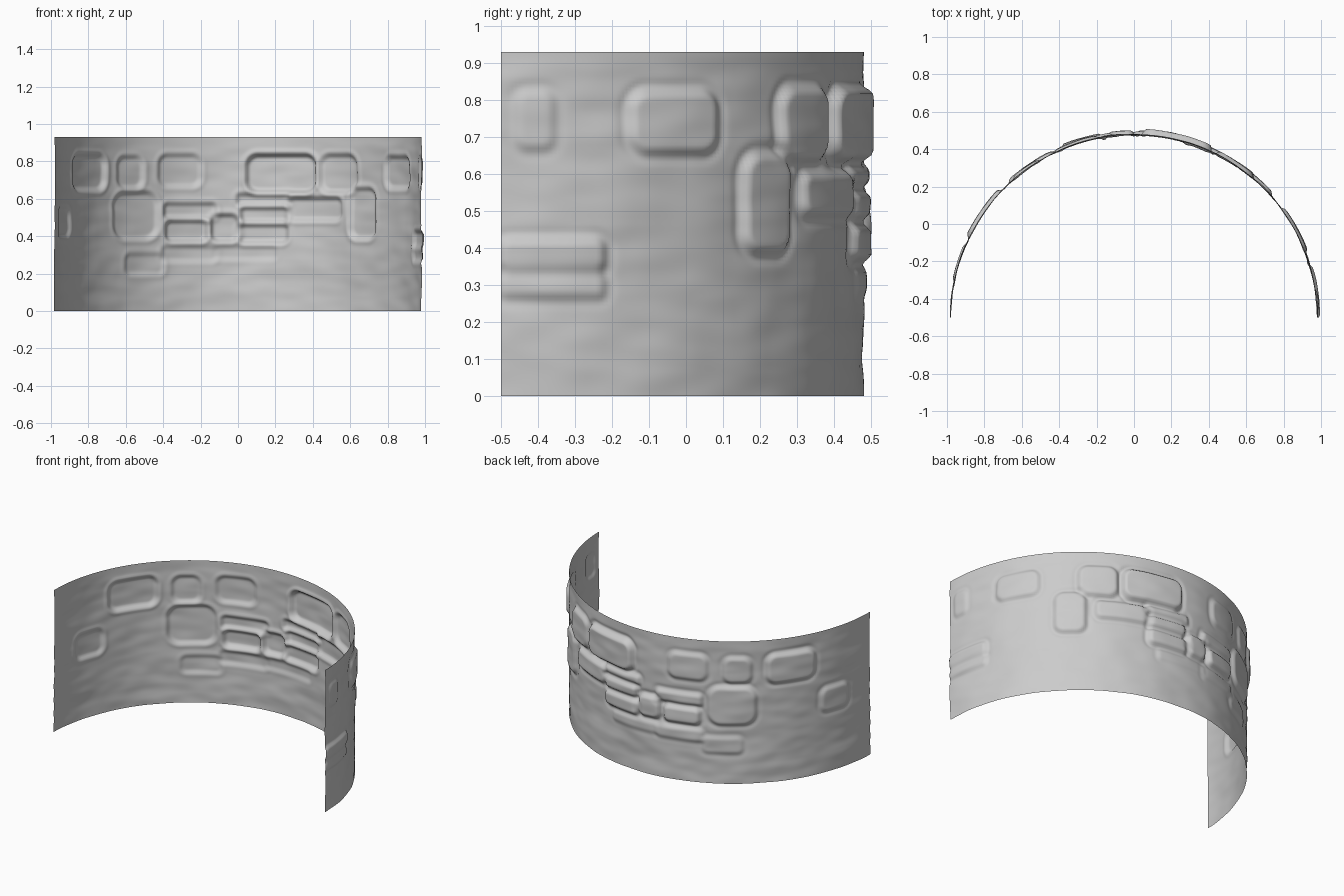
import bpy, math
from mathutils import Vector, noise

cube = bpy.data.objects.get("Cube")
if cube:
    bpy.data.objects.remove(cube)

RADIUS, HEIGHT, CENTRE_Y = 0.98, 0.93, -0.5
COLS, ROWS = 300, 100

# Stones: x range, z range, bulge
STONES = [
    (0.05, 0.41, 0.64, 0.83, 0.030), (0.44, 0.63, 0.64, 0.83, 0.018),
    (0.60, 0.73, 0.39, 0.65, 0.018), (0.79, 0.915, 0.66, 0.82, 0.015),
    (-0.42, -0.20, 0.67, 0.83, 0.012), (-0.88, -0.71, 0.65, 0.83, 0.018),
    (-0.64, -0.51, 0.66, 0.82, 0.012), (-0.66, -0.43, 0.39, 0.63, 0.014),
    (-0.39, -0.12, 0.50, 0.57, 0.015), (-0.38, -0.17, 0.38, 0.48, 0.022),
    (-0.14, 0.00, 0.38, 0.51, 0.022), (0.00, 0.27, 0.57, 0.62, 0.016),
    (0.02, 0.26, 0.48, 0.55, 0.020), (0.01, 0.26, 0.37, 0.46, 0.020),
    (0.27, 0.55, 0.49, 0.60, 0.018), (0.94, 0.98, 0.34, 0.42, 0.014),
    (0.94, 0.98, 0.27, 0.33, 0.010), (0.97, 0.979, 0.67, 0.82, 0.008),
    (-0.40, -0.12, 0.27, 0.34, 0.008), (-0.12, 0.2, 0.28, 0.34, 0.006),
    (-0.60, -0.40, 0.20, 0.30, 0.007), (-0.96, -0.90, 0.40, 0.55, 0.012),
]


def arc(x):
    return RADIUS * math.asin(x / RADIUS)


ARCS = [(arc(a), arc(b), c, d, e) for a, b, c, d, e in STONES]


def smooth(t):
    t = max(0.0, min(1.0, t))
    return t * t * (3 - 2 * t)


def bulge(s, z):
    """Outward height of the rounded stones and the joints round them."""
    total = 0.0
    for s0, s1, z0, z1, h in ARCS:
        half_s, half_z = (s1 - s0) / 2, (z1 - z0) / 2
        r = 0.6 * min(half_s, half_z)
        ds = abs(s - (s0 + s1) / 2) - half_s + r
        dz = abs(z - (z0 + z1) / 2) - half_z + r
        dist = math.hypot(max(ds, 0), max(dz, 0)) + min(max(ds, dz), 0) - r
        total += h * smooth(0.5 - dist / 0.03)
        total -= 0.25 * h * math.exp(-((dist - 0.022) / 0.012) ** 2)
    return total


# Curved wall sheet
verts, faces = [], []
for j in range(ROWS + 1):
    z = HEIGHT * j / ROWS
    for i in range(COLS + 1):
        angle = math.pi * (i / COLS - 0.5)
        s = RADIUS * angle
        broad = noise.noise(Vector((s * 3, z * 5, 2)))
        fine = noise.noise(Vector((s * 7, z * 15, 7)))
        fade = smooth((HEIGHT - z) / 0.08)
        r = RADIUS + fade * (bulge(s, z) + 0.006 * broad + 0.004 * fine)
        verts.append((r * math.sin(angle), CENTRE_Y + r * math.cos(angle), z))
for j in range(ROWS):
    for i in range(COLS):
        a = j * (COLS + 1) + i
        faces.append((a, a + COLS + 1, a + COLS + 2, a + 1))

mesh = bpy.data.meshes.new("stone_wall")
mesh.from_pydata(verts, [], faces)
mesh.update()
wall = bpy.data.objects.new("stone_wall", mesh)
bpy.context.collection.objects.link(wall)
mesh.shade_smooth()

# Plain grey stone
grey = bpy.data.materials.new("grey_stone")
grey.use_nodes = True
grey.diffuse_color = (0.6, 0.6, 0.6, 1)
grey.node_tree.nodes["Principled BSDF"].inputs["Base Color"].default_value = (0.6, 0.6, 0.6, 1)
mesh.materials.append(grey)
